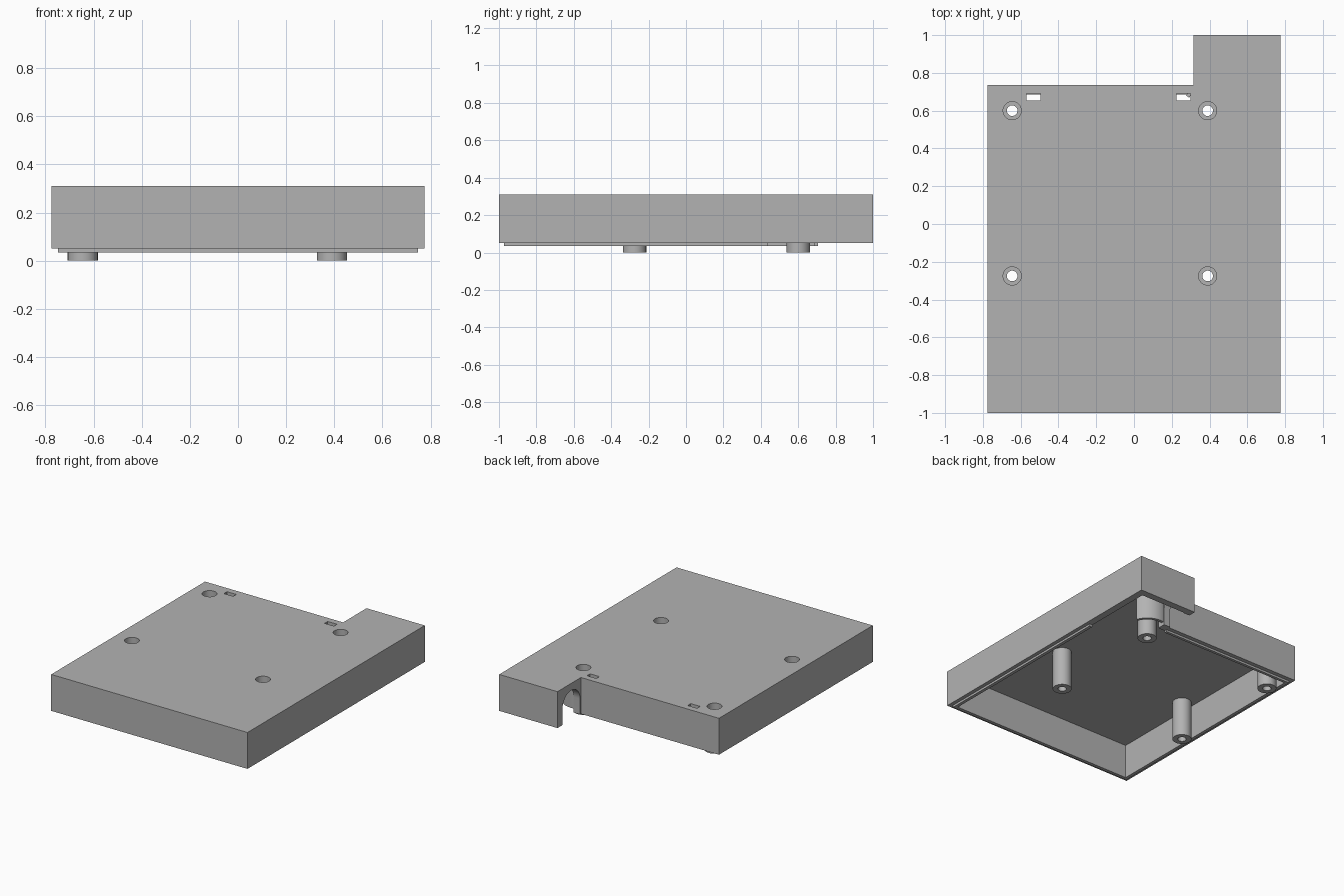
import bpy, bmesh, math

cube = bpy.data.objects.get("Cube")
if cube:
    bpy.data.objects.remove(cube, do_unlink=True)

grey = bpy.data.materials.new("plain grey")
grey.use_nodes = True
grey.diffuse_color = (0.45, 0.45, 0.45, 1)
grey.node_tree.nodes["Principled BSDF"].inputs["Base Color"].default_value = (0.45, 0.45, 0.45, 1)

TOP, RIM, CEILING = 0.31, 0.05, 0.28
WALL = 0.05


def prism(name, points, low, high, axis="z"):
    """Extrude a flat outline along z, or a (y, z) outline along x."""
    bm = bmesh.new()
    place = (lambda a, b: (a, b, low)) if axis == "z" else (lambda a, b: (low, a, b))
    face = bm.faces.new([bm.verts.new(place(a, b)) for a, b in points])
    grown = bmesh.ops.extrude_face_region(bm, geom=[face])["geom"]
    step = (0, 0, high - low) if axis == "z" else (high - low, 0, 0)
    bmesh.ops.translate(bm, verts=[v for v in grown if isinstance(v, bmesh.types.BMVert)], vec=step)
    bmesh.ops.recalc_face_normals(bm, faces=bm.faces)
    mesh = bpy.data.meshes.new(name)
    bm.to_mesh(mesh)
    bm.free()
    mesh.materials.append(grey)
    obj = bpy.data.objects.new(name, mesh)
    bpy.context.collection.objects.link(obj)
    return obj


def box(x0, x1, y0, y1):
    return [(x0, y0), (x1, y0), (x1, y1), (x0, y1)]


def arc(cx, cy, r, start=0, end=360, n=48):
    full = end - start == 360
    count = n if full else n + 1
    angles = [math.radians(start + (end - start) * i / n) for i in range(count)]
    return [(cx + r * math.cos(a), cy + r * math.sin(a)) for a in angles]


def outline(d):
    """Footprint with the rear extension, inset by d."""
    return [(-0.775 + d, -1 + d), (0.775 - d, -1 + d), (0.775 - d, 1 - d),
            (0.315 + d, 1 - d), (0.315 + d, 0.735 - d), (-0.775 + d, 0.735 - d)]


def cut(target, cutter):
    mod = target.modifiers.new("cut", "BOOLEAN")
    mod.operation, mod.solver, mod.object = "DIFFERENCE", "EXACT", cutter
    bpy.context.view_layer.objects.active = target
    bpy.ops.object.modifier_apply(modifier=mod.name)
    bpy.data.objects.remove(cutter, do_unlink=True)


# Open-bottomed cover
shell = prism("cover_shell", outline(0), RIM, TOP)
cut(shell, prism("cavity_cutter", outline(WALL), 0, CEILING))

# Arched cable opening in the side of the rear extension
arch = [(0.945, 0)] + arc(0.845, 0.16, 0.1, 0, 180, 32) + [(0.745, 0)]
cut(shell, prism("arch_cutter", arch, 0.25, 0.40, axis="x"))

# Two slots along the rear edge
for x in (-0.57, 0.225):
    cut(shell, prism("slot_cutter", box(x, x + 0.074, 0.655, 0.69), 0, 0.4))

# Screw posts with deep counterbores
post_spots = [(x, y) for x in (-0.645, 0.39) for y in (-0.275, 0.6)]
for i, (x, y) in enumerate(post_spots):
    cut(shell, prism("bore_cutter", arc(x, y, 0.048), 0, 0.4))
    post = prism(f"screw_post_{i + 1}", arc(x, y, 0.0625), 0, TOP - 0.015)
    cut(post, prism("bore_cutter", arc(x, y, 0.048), 0.06, 0.4))
    cut(post, prism("screw_cutter", arc(x, y, 0.028), -0.1, 0.2))

# Curved guard around the post next to the cable opening
guard = arc(0.39, 0.6, 0.14, 20, 145, 24) + arc(0.39, 0.6, 0.12, 20, 145, 24)[::-1]
prism("cable_guard", guard, 0.075, CEILING + 0.01)

# Locating lip under the rim, open around the rear extension
lip = [(0.748, 0.435), (0.748, -0.973), (-0.748, -0.973), (-0.748, 0.705), (0.31, 0.705),
       (0.31, 0.685), (-0.725, 0.685), (-0.725, -0.95), (0.725, -0.95), (0.725, 0.435)]
prism("locating_lip", lip, 0.035, RIM + 0.01)

# Smooth the round surfaces, keep the edges sharp
bpy.ops.object.select_all(action="DESELECT")
for obj in bpy.context.collection.objects:
    if obj.type == "MESH":
        obj.select_set(True)
        bpy.context.view_layer.objects.active = obj
bpy.ops.object.shade_smooth_by_angle(angle=math.radians(30))
